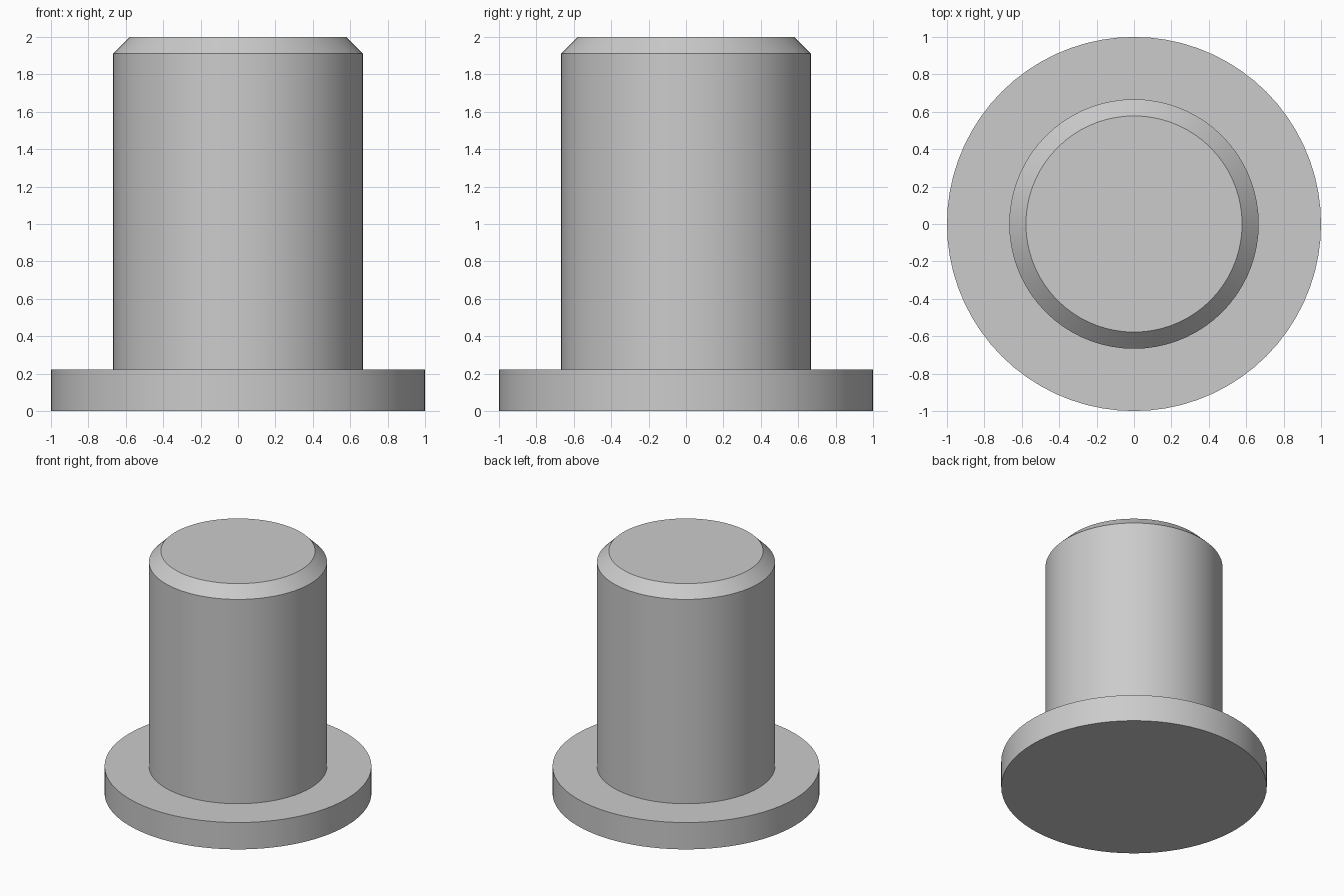
import bpy
import bmesh
import math
from mathutils import Matrix, Vector

cube = bpy.data.objects.get("Cube")
if cube:
    bpy.data.objects.remove(cube, do_unlink=True)

SEGMENTS = 72

# Plain grey metal
grey = bpy.data.materials.new("grey_metal")
grey.use_nodes = True
colour = (0.6, 0.6, 0.6, 1)
grey.diffuse_color = colour
grey.node_tree.nodes["Principled BSDF"].inputs["Base Color"].default_value = colour


def turned_part(name, profile):
    """Revolve (radius, height) points around z, closing both ends."""
    bm = bmesh.new()
    rings = []
    for radius, z in profile:
        ring = bmesh.ops.create_circle(
            bm, segments=SEGMENTS, radius=radius,
            matrix=Matrix.Translation(Vector((0, 0, z))))
        rings.append(ring["verts"])
    for low, high in zip(rings, rings[1:]):
        for i in range(SEGMENTS):
            j = (i + 1) % SEGMENTS
            bm.faces.new((low[i], low[j], high[j], high[i]))
    bm.faces.new(rings[0])
    bm.faces.new(rings[-1])
    bmesh.ops.recalc_face_normals(bm, faces=bm.faces)
    mesh = bpy.data.meshes.new(name)
    bm.to_mesh(mesh)
    bm.free()
    mesh.materials.append(grey)
    obj = bpy.data.objects.new(name, mesh)
    bpy.context.collection.objects.link(obj)
    bpy.ops.object.select_all(action="DESELECT")
    obj.select_set(True)
    bpy.context.view_layer.objects.active = obj
    bpy.ops.object.shade_smooth_by_angle(angle=math.radians(30))
    return obj


# Flange, shaft and chamfered tip turned as one solid
turned_part("flanged_pin", [
    (1, 0),
    (1, 0.222),
    (0.667, 0.222),
    (0.667, 1.911),
    (0.578, 2),
])
